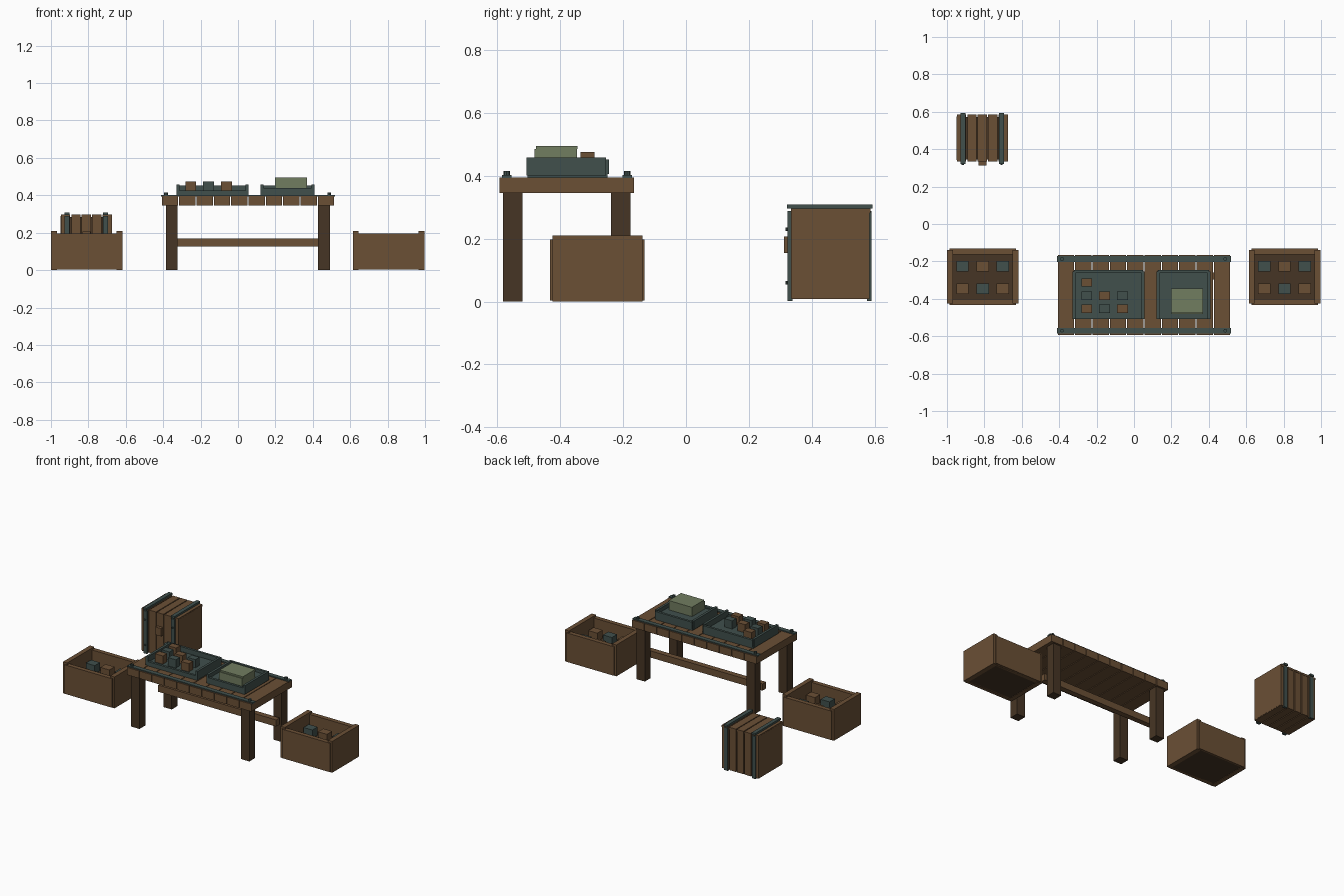
import bpy

old = bpy.data.objects.get("Cube")
if old:
    bpy.data.objects.remove(old, do_unlink=True)


def material(name, r, g, b):
    m = bpy.data.materials.new(name)
    m.use_nodes = True
    m.diffuse_color = (r, g, b, 1)
    m.node_tree.nodes["Principled BSDF"].inputs["Base Color"].default_value = (r, g, b, 1)
    return m


wood = material("wood brown", 0.145, 0.079, 0.036)
dark = material("dark wood", 0.062, 0.036, 0.018)
metal = material("teal metal", 0.052, 0.08, 0.073)
cloth = material("sage green", 0.165, 0.205, 0.118)


def box(name, mat, x, y, z):
    """Box spanning the (min, max) pairs x, y and z."""
    spans = (x, y, z)
    bpy.ops.mesh.primitive_cube_add(size=1, location=[(a + b) / 2 for a, b in spans])
    ob = bpy.context.object
    ob.name = name
    ob.scale = [b - a for a, b in spans]
    ob.data.materials.append(mat)
    return ob


def around(c, half):
    return (c - half, c + half)


def rivet(name, x, y, z, radius, depth, turn=0):
    bpy.ops.mesh.primitive_cylinder_add(vertices=8, radius=radius, depth=depth,
                                        location=(x, y, z), rotation=(turn, 0, 0))
    ob = bpy.context.object
    ob.name = name
    ob.data.materials.append(metal)


def planks(name, mat, x, y, z, count, gap):
    """Row of boards side by side along x."""
    step = (x[1] - x[0]) / count
    for i in range(count):
        a = x[0] + i * step
        box(name, mat, (a + gap / 2, a + step - gap / 2), y, z)


# Table: boards, legs, stretcher
planks("table_plank", wood, (-0.41, 0.517), (-0.593, -0.165), (0.345, 0.395), 10, 0.005)
for x in (-0.355, 0.46):
    for y in (-0.55, -0.208):
        box("table_leg", dark, around(x, 0.031), around(y, 0.031), (0, 0.345))
box("table_stretcher", wood, (-0.385, 0.49), (-0.297, -0.26), (0.125, 0.17))

# Table edge strips with rivets
for y in (-0.57, -0.187):
    box("table_strip", metal, (-0.412, 0.518), around(y, 0.015), (0.393, 0.402))
    for x in (-0.385, 0.488):
        rivet("table_rivet", x, y, 0.407, 0.01, 0.016)


# Trays: floor, side walls, lower front lip and back wall
def tray(x, floor_z):
    y0, y1, t = -0.507, -0.245, 0.016
    box("tray_floor", metal, (x[0] + 0.006, x[1] - 0.006), (y0 + 0.004, y1 - 0.004), (0.395, floor_z))
    for a in (x[0], x[1] - t):
        box("tray_side", metal, (a, a + t), (y0, y1 - 0.01), (0.4, 0.458))
    box("tray_back", metal, (x[0] + 0.008, x[1] - 0.008), (y1 - t, y1), (0.405, 0.452))
    box("tray_lip", metal, (x[0] + 0.008, x[1] - 0.008), (y0, y0 + t), (0.4, floor_z + 0.006))


tray((-0.33, 0.055), 0.42)
tray((0.12, 0.408), 0.432)

# Goods on the trays
for row, y in enumerate((-0.453, -0.383, -0.313)):
    for col, x in enumerate((-0.253, -0.157, -0.061)):
        if row == 2 and col > 0:
            continue
        box("tray_block", metal if (row + col) % 2 else wood,
            around(x, 0.029), around(y, 0.022), (0.42, 0.475))
box("bundle_base", cloth, (0.198, 0.368), (-0.482, -0.347), (0.432, 0.485))
box("bundle_top", cloth, (0.198, 0.37), (-0.476, -0.345), (0.485, 0.495))


# Open crates with loose blocks
def crate(cx):
    box("crate_floor", dark, around(cx, 0.17), (-0.415, -0.145), (0.003, 0.095))
    for y in ((-0.432, -0.402), (-0.162, -0.132)):
        box("crate_long_wall", wood, around(cx, 0.178), y, (0.003, 0.197))
    for s in (-1, 1):
        box("crate_end_wall", wood, around(cx + s * 0.1755, 0.0155), (-0.425, -0.139), (0, 0.21))
    for row, y in enumerate((-0.345, -0.227)):
        for col in range(3):
            box("crate_block", metal if (row + col) % 2 else wood,
                around(cx + (col - 1) * 0.108, 0.033), around(y, 0.028), (0.095, 0.15))


for cx in (-0.809, 0.805):
    crate(cx)

# Upright chest: core, end panels, boards on the other faces
cx0, cx1 = -0.95, -0.672
box("chest_core", dark, (cx0 + 0.01, cx1 - 0.01), (0.345, 0.572), (0.02, 0.285))
for a in (cx0 + 0.002, cx1 - 0.014):
    box("chest_end_panel", wood, (a, a + 0.012), (0.342, 0.576), (0.012, 0.29))
for y, z in (((0.333, 0.347), (0.012, 0.292)), ((0.57, 0.584), (0.012, 0.292)),
             ((0.333, 0.586), (0.282, 0.296)), ((0.335, 0.584), (0.008, 0.022))):
    planks("chest_plank", wood, (cx0, cx1), y, z, 5, 0.006)

# Chest straps, rivets and latch
for x in (-0.915, -0.709):
    w = around(x, 0.013)
    box("chest_strap_top", metal, w, (0.321, 0.593), (0.295, 0.309))
    box("chest_strap_front", metal, w, (0.323, 0.338), (0.002, 0.288))
    box("chest_strap_back", metal, w, (0.575, 0.59), (0.002, 0.288))
    for z in (0.06, 0.23):
        rivet("chest_rivet", x, 0.321, z, 0.006, 0.01, 1.5708)
box("chest_latch", wood, around(-0.81, 0.021), (0.312, 0.335), (0.155, 0.207))
